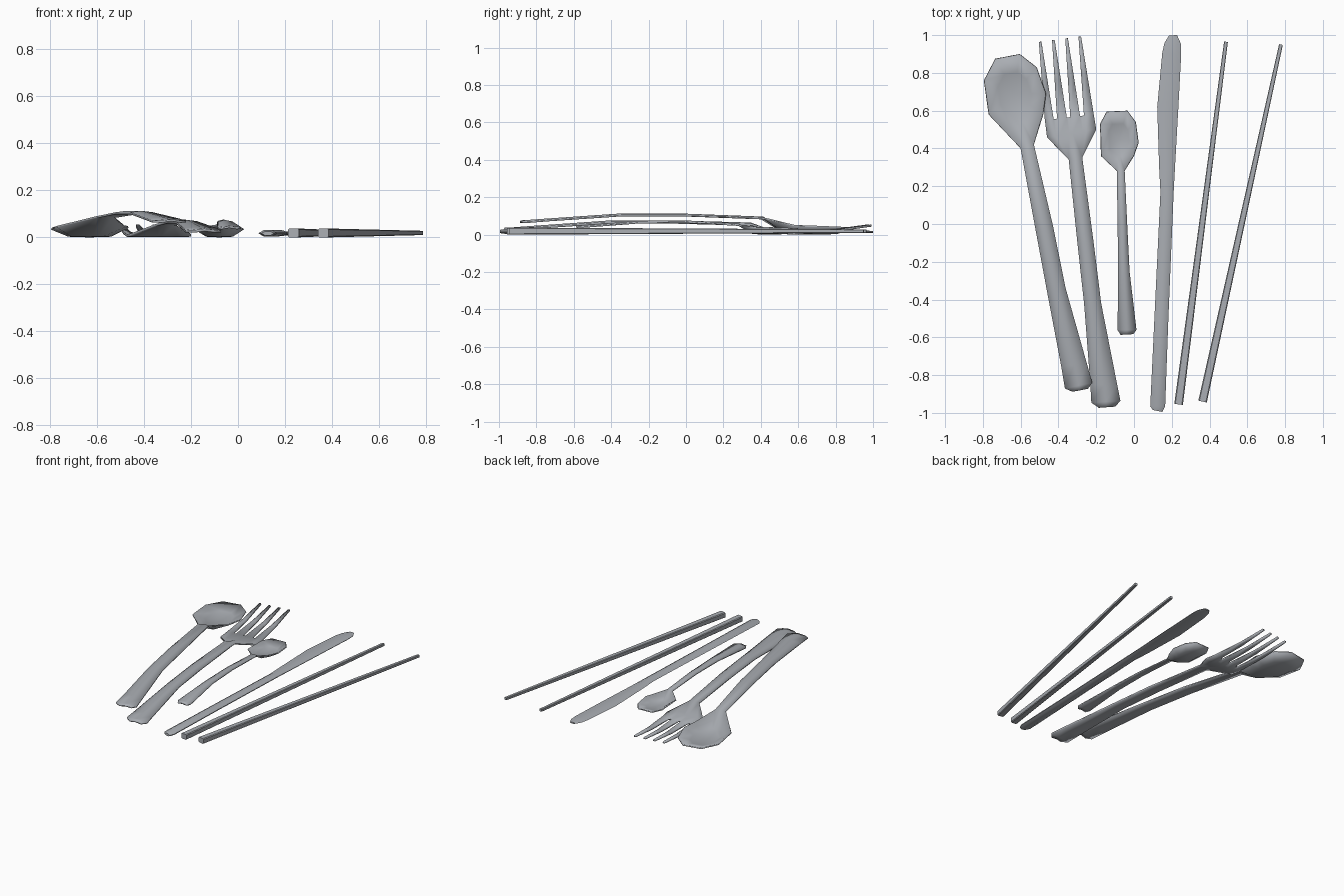
import bpy, bmesh, math
from mathutils import Vector

if "Cube" in bpy.data.objects:
    bpy.data.objects.remove(bpy.data.objects["Cube"])

steel = bpy.data.materials.new("brushed steel")
steel.diffuse_color = (0.40, 0.42, 0.45, 1)
steel.use_nodes = True
steel.node_tree.nodes["Principled BSDF"].inputs["Base Color"].default_value = steel.diffuse_color


def finish(name, bm, thickness=0.0):
    """Turn a bmesh into a shaded steel object, optionally thickened upwards."""
    bmesh.ops.recalc_face_normals(bm, faces=bm.faces)
    if thickness and sum(f.normal.z * f.calc_area() for f in bm.faces) < 0:
        bmesh.ops.reverse_faces(bm, faces=bm.faces)
    mesh = bpy.data.meshes.new(name)
    bm.to_mesh(mesh)
    bm.free()
    mesh.materials.append(steel)
    ob = bpy.data.objects.new(name, mesh)
    bpy.context.collection.objects.link(ob)
    if thickness:
        mod = ob.modifiers.new("metal thickness", 'SOLIDIFY')
        mod.thickness = thickness
        mod.offset = 1
    bpy.ops.object.select_all(action='DESELECT')
    ob.select_set(True)
    bpy.context.view_layer.objects.active = ob
    bpy.ops.object.shade_smooth_by_angle(angle=math.radians(35))
    return ob


def handle(bm, stations, crown=0.006):
    """Crowned strip through (left x, y, right x, y, z); returns its last row."""
    rows = []
    for lx, ly, rx, ry, z in stations:
        l, r = Vector((lx, ly, z)), Vector((rx, ry, z))
        mid = (l + r) / 2 + Vector((0, 0, crown))
        rows.append([bm.verts.new(p) for p in (l, mid, r)])
    for a, b in zip(rows, rows[1:]):
        for i in range(2):
            bm.faces.new((a[i], a[i + 1], b[i + 1], b[i]))
    return rows[-1]


def spoon(name, stations, rim, centre, depth_z, floor_size, thickness):
    """Handle strip joined to a faceted bowl with a lower, smaller floor."""
    bm = bmesh.new()
    l, m, r = handle(bm, stations)
    outer = [l] + [bm.verts.new(p) for p in rim] + [r, m]
    c = Vector(centre)
    inner = []
    for v in outer:
        p = c + (v.co - c) * floor_size
        inner.append(bm.verts.new((p.x, p.y, depth_z + 0.003)))
    mid = bm.verts.new((c.x, c.y, depth_z))
    n = len(outer)
    for i in range(n):
        j = (i + 1) % n
        bm.faces.new((outer[i], outer[j], inner[j], inner[i]))
        bm.faces.new((inner[i], inner[j], mid))
    finish(name, bm, thickness)


def loft(name, stations, section):
    """Closed solid through (left x, y, right x, y, low z, high z)."""
    bm = bmesh.new()
    rings = []
    for lx, ly, rx, ry, lo, hi in stations:
        rings.append([bm.verts.new((lx + (rx - lx) * u, ly + (ry - ly) * u,
                                    lo + (hi - lo) * v)) for u, v in section])
    n = len(section)
    for a, b in zip(rings, rings[1:]):
        for i in range(n):
            j = (i + 1) % n
            bm.faces.new((a[i], a[j], b[j], b[i]))
    bm.faces.new(rings[0])
    bm.faces.new(rings[-1])
    finish(name, bm)


# Large spoon, its handle arching above the fork handle
spoon("table_spoon",
      [(-0.325, -0.887, -0.245, -0.872, 0.062), (-0.365, -0.87, -0.222, -0.84, 0.063),
       (-0.385, -0.75, -0.25, -0.74, 0.071), (-0.457, -0.37, -0.363, -0.34, 0.098),
       (-0.52, -0.03, -0.43, -0.01, 0.098), (-0.60, 0.40, -0.53, 0.42, 0.082)],
      [(-0.77, 0.58, 0.042), (-0.795, 0.76, 0.033), (-0.735, 0.875, 0.03),
       (-0.605, 0.90, 0.03), (-0.515, 0.83, 0.034), (-0.465, 0.69, 0.04),
       (-0.48, 0.58, 0.044)],
      (-0.632, 0.69, 0.03), 0.0, 0.55, 0.009)

# Small spoon
spoon("tea_spoon",
      [(-0.07, -0.586, -0.005, -0.582, 0.034), (-0.086, -0.56, 0.012, -0.56, 0.036),
       (-0.082, -0.25, -0.025, -0.25, 0.06), (-0.085, 0.0, -0.038, 0.0, 0.062),
       (-0.09, 0.28, -0.05, 0.28, 0.047)],
      [(-0.175, 0.36, 0.036), (-0.18, 0.53, 0.03), (-0.145, 0.595, 0.028),
       (-0.035, 0.60, 0.028), (0.01, 0.54, 0.03), (0.025, 0.43, 0.034),
       (0.0, 0.36, 0.036)],
      (-0.08, 0.45, 0.03), 0.0, 0.55, 0.008)

# Fork: handle, flared palm and four tapering, upturned tines
bm = bmesh.new()
neck = handle(bm, [(-0.185, -0.972, -0.10, -0.966, 0.02), (-0.225, -0.945, -0.073, -0.935, 0.021),
                   (-0.23, -0.85, -0.09, -0.85, 0.028), (-0.263, -0.42, -0.175, -0.42, 0.058),
                   (-0.298, -0.1, -0.215, -0.1, 0.06), (-0.344, 0.34, -0.275, 0.35, 0.048)])
edges = (0, 0.18, 0.25, 0.45, 0.52, 0.72, 0.80, 1)


def fork_row(left, right):
    a, b = Vector(left), Vector(right)
    return [bm.verts.new(a.lerp(b, f)) for f in edges]


palm = fork_row((-0.46, 0.458, 0.004), (-0.20, 0.50, 0.004))
root = fork_row((-0.472, 0.55, 0.002), (-0.213, 0.58, 0.002))
bm.faces.new((neck[0], neck[1], palm[3], palm[2], palm[1], palm[0]))
bm.faces.new((neck[1], palm[4], palm[3]))
bm.faces.new((neck[1], neck[2], palm[7], palm[6], palm[5], palm[4]))
for i in range(7):
    bm.faces.new((palm[i], palm[i + 1], root[i + 1], root[i]))
for k in range(4):
    x, y = -0.497 + 0.07 * k, 0.965 + 0.009 * k
    a, b = root[2 * k], root[2 * k + 1]
    side = (b.co - a.co).normalized() * 0.007
    pair = (a, b)
    for t, z in ((0.5, 0.014), (1, 0.043)):
        tip = Vector((x, y, z))
        new = [bm.verts.new(((1 - t) * s.co.x + t * (tip + d).x,
                             (1 - t) * s.co.y + t * (tip + d).y, z))
               for s, d in ((a, -side), (b, side))]
        bm.faces.new((pair[0], pair[1], new[1], new[0]))
        pair = new
bmesh.ops.triangulate(bm, faces=[f for f in bm.faces if len(f.verts) > 4])
finish("fork", bm, 0.011)

# Knife: six-sided rounded handle flowing into a thinner blade
loft("knife",
     [(0.10, -0.985, 0.15, -0.995, 0.008, 0.026), (0.086, -0.965, 0.165, -0.965, 0.004, 0.031),
      (0.108, -0.5, 0.182, -0.5, 0.004, 0.032), (0.14, 0.17, 0.21, 0.17, 0.006, 0.03),
      (0.133, 0.30, 0.217, 0.30, 0.008, 0.026), (0.123, 0.62, 0.235, 0.62, 0.009, 0.025),
      (0.15, 0.91, 0.25, 0.90, 0.009, 0.023), (0.162, 0.96, 0.248, 0.955, 0.009, 0.022),
      (0.185, 0.998, 0.228, 1.0, 0.010, 0.020)],
     [(0, 0.5), (0.3, 0), (0.75, 0), (1, 0.4), (1, 0.6), (0.75, 1), (0.3, 1)])

# Pair of tapering chopsticks with lightly chamfered square sections
c = 0.12
square = [(c, 0), (1 - c, 0), (1, c), (1, 1 - c), (1 - c, 1), (c, 1), (0, 1 - c), (0, c)]
for name, (x0, y0), (x1, y1) in (("chopstick_inner", (0.236, -0.955), (0.487, 0.965)),
                                 ("chopstick_outer", (0.363, -0.94), (0.778, 0.95))):
    d = Vector((x1 - x0, y1 - y0)).normalized()
    rows = []
    for x, y, w, lo, hi in ((x0, y0, 0.023, 0.0, 0.038), (x1, y1, 0.010, 0.010, 0.028)):
        rows.append((x - d.y * w, y + d.x * w, x + d.y * w, y - d.x * w, lo, hi))
    loft(name, rows, square)
